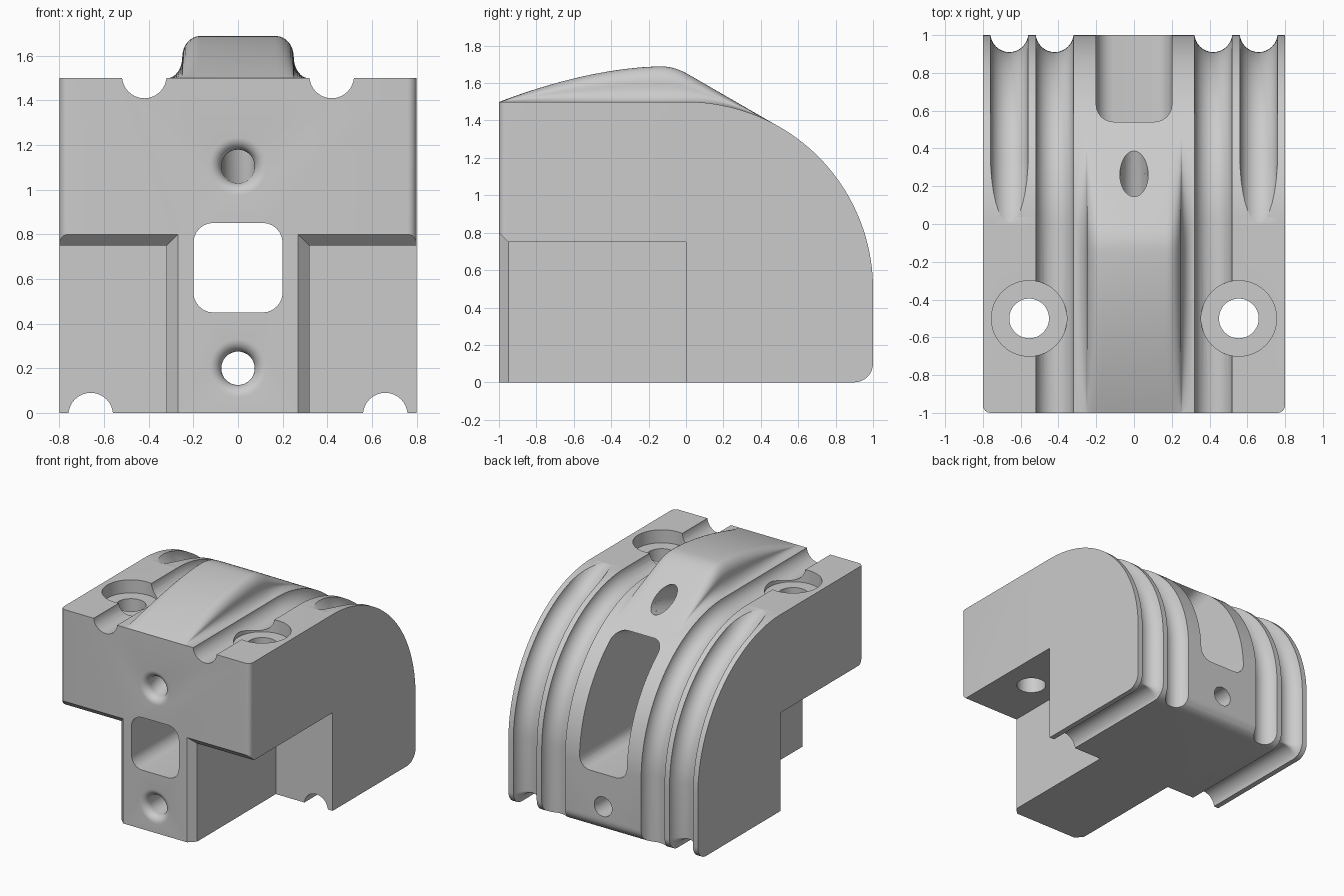
import bpy, bmesh
from math import sin, cos, pi, sqrt
from mathutils import Vector

cube = bpy.data.objects.get("Cube")
if cube:
    bpy.data.objects.remove(cube, do_unlink=True)

grey = bpy.data.materials.new("light_grey")
grey.use_nodes = True
GREY = (0.6, 0.6, 0.6, 1)
grey.diffuse_color = GREY
grey.node_tree.nodes["Principled BSDF"].inputs["Base Color"].default_value = GREY


def loft(name, rings):
    """Closed solid through a list of equal-length rings of points."""
    bm = bmesh.new()
    rows = [[bm.verts.new(p) for p in ring] for ring in rings]
    n = len(rows[0])
    for a, b in zip(rows, rows[1:]):
        for i in range(n):
            j = (i + 1) % n
            bm.faces.new((a[i], a[j], b[j], b[i]))
    bm.faces.new(rows[0][::-1])
    bm.faces.new(rows[-1])
    bm.normal_update()
    if bm.calc_volume(signed=True) < 0:
        bmesh.ops.reverse_faces(bm, faces=bm.faces[:])
    mesh = bpy.data.meshes.new(name)
    bm.to_mesh(mesh)
    bm.free()
    mesh.materials.append(grey)
    obj = bpy.data.objects.new(name, mesh)
    bpy.context.collection.objects.link(obj)
    return obj


def arc(cy, cz, r, a, b, n):
    """Arc points in the side plane, angles in quarter turns from +y."""
    return [(cy + r * cos((a + (b - a) * i / n) * pi / 2),
             cz + r * sin((a + (b - a) * i / n) * pi / 2)) for i in range(n + 1)]


def sweep(name, x, path, r, n=32):
    """Round channel cutter along a path of (y, z) points."""
    rings = []
    for i, (y, z) in enumerate(path):
        p, q = path[max(i - 1, 0)], path[min(i + 1, len(path) - 1)]
        t = Vector((q[0] - p[0], q[1] - p[1])).normalized()
        rings.append([(x + r * cos(k * 2 * pi / n),
                       y - t.y * r * sin(k * 2 * pi / n),
                       z + t.x * r * sin(k * 2 * pi / n)) for k in range(n)])
    return loft(name, rings)


def oval(y, z, rx, rz, n=32):
    return [(rx * cos(k * 2 * pi / n), y, z + rz * sin(k * 2 * pi / n)) for k in range(n)]


def measure(mesh):
    """Volume of a mesh, and whether it is watertight."""
    bm = bmesh.new()
    bm.from_mesh(mesh)
    result = bm.calc_volume(), all(e.is_manifold for e in bm.edges)
    bm.free()
    return result


def cut(cutter, *targets):
    """Subtract a cutter, keeping the first solver result that is sound."""
    for target in targets:
        before = measure(target.data)[0]
        for solver in ('MANIFOLD', 'EXACT'):
            mod = target.modifiers.new(cutter.name, 'BOOLEAN')
            mod.operation, mod.solver, mod.object = 'DIFFERENCE', solver, cutter
            graph = bpy.context.evaluated_depsgraph_get()
            mesh = bpy.data.meshes.new_from_object(target.evaluated_get(graph))
            target.modifiers.remove(mod)
            volume, closed = measure(mesh)
            if closed and 0 < volume < before - 1e-5:
                break
        target.data = mesh
    bpy.data.objects.remove(cutter, do_unlink=True)


# Main block: side profile lofted across, front upright edges rounded
back = arc(0, 0.5, 1, 1, 0, 40) + arc(0.9, 0.1, 0.1, 0, -1, 8)
steps = [(0.76 + 0.04 * sin(i * pi / 12), -0.96 - 0.04 * cos(i * pi / 12)) for i in range(7)]
sections = [(-x, y) for x, y in reversed(steps)] + steps
body = loft("block", [[(x, y, z) for y, z in [(front, 0), (front, 1.5)] + back]
                      for x, front in sections])

# Crown ridge: filleted section scaled by the ridge height at each station
half = [(0.17 + 0.08 * sin(i * pi / 16), 0.5 + 0.5 * cos(i * pi / 16)) for i in range(9)]
half += [(0.32 - 0.07 * cos(i * pi / 16), 0.5 - 0.5 * sin(i * pi / 16)) for i in range(1, 9)]


def crown(y):
    """Rising bow, rounded peak, then a straight tail tangent to the back arc."""
    if y < -0.13:
        return 1.69 - 0.19 * (abs(y + 0.13) / 0.87) ** 1.75
    if y < 0.008:
        return 1.69 - 2.09 * (y + 0.13) ** 2
    return 1.6547 - 0.5774 * y


rings = []
for i in range(50):
    y = -0.999 + 1.499 * i / 49
    base = 0.5 + sqrt(1 - max(y, 0) ** 2)
    h = max(crown(y) - base, 0)
    right = [(x, y, base - 0.001 + h * s) for x, s in half] + [(0.25, y, base - 0.03)]
    rings.append(right + [(-x, yy, z) for x, yy, z in reversed(right)])
ridge = loft("crown_ridge", rings)

# Channels: inner pair over top and back, outer pair wraps under the block
inner = [(-1.1, 1.51)] + arc(0, 0.5, 1.01, 1, 0, 40) + [(1.01, -0.1)]
outer = [(-0.06, 1.63)]
for y, z in arc(0, 0.5, 1, 1, 0, 40):
    k = 1.01 + 0.095 * max(0, 1 - y / 0.33)
    outer.append((y * k, 0.5 + (z - 0.5) * k))
outer += arc(0.9, 0.1, 0.11, 0, -1, 10) + [(-0.1, -0.01)]

for side in (-1, 1):
    cut(sweep("inner_channel", side * 0.42, inner, 0.1), body)
    cut(sweep("outer_channel", side * 0.66, outer, 0.1), body)
    # Lower front recess with chamfered mouth
    rings = [[(side * x, y, -0.2), (side * 1.2, y, -0.2), (side * 1.2, y, z), (side * x, y, z)]
             for y, x, z in ((-1.05, 0.22, 0.85), (-0.95, 0.32, 0.75), (0, 0.32, 0.75))]
    cut(loft("recess", rings), body)
    # Counterbored bolt hole
    for r, low in ((0.2, 1.4), (0.105, 0.6)):
        rings = [[(side * 0.555 + r * cos(k * pi / 24), -0.5 + r * sin(k * pi / 24), z)
                  for k in range(48)] for z in (low, 1.8)]
        cut(loft("bolt_hole", rings), body)


# Window: rounded opening with a ceiling rising to the back
def window_ring(y, top, low=0.45, w=0.2, r=0.09):
    ring = []
    for q, (cx, cz) in enumerate(((w - r, top - r), (r - w, top - r),
                                  (r - w, low + r), (w - r, low + r))):
        for i in range(7):
            a = (q + i / 6) * pi / 2
            ring.append((cx + r * cos(a), y, cz + r * sin(a)))
    return ring


cut(loft("window", [window_ring(-1.1, 0.82), window_ring(1.1, 1.518)]), body)

# Flared cord holes: upper one slopes up through the crown, lower one runs straight
for z0, slope, grow, end, targets in ((1.105, 0.318, 0.0275, 0.6, (body, ridge)),
                                      (0.2, 0, 0, 1.1, (body,))):
    rings = [oval(-1.01, z0, 0.13, 0.13)]
    for i in range(9):
        a = i * pi / 16
        r = 0.13 - 0.055 * sin(a)
        rings.append(oval(-0.945 - 0.055 * cos(a), z0, r, r))
    rings.append(oval(end, z0 + slope * (end + 1), 0.075, 0.075 + grow * (end + 1)))
    cut(loft("cord_hole", rings), *targets)

# Shading
bpy.ops.object.select_all(action='DESELECT')
for obj in (body, ridge):
    obj.select_set(True)
bpy.context.view_layer.objects.active = body
bpy.ops.object.shade_smooth_by_angle(angle=pi / 6)
